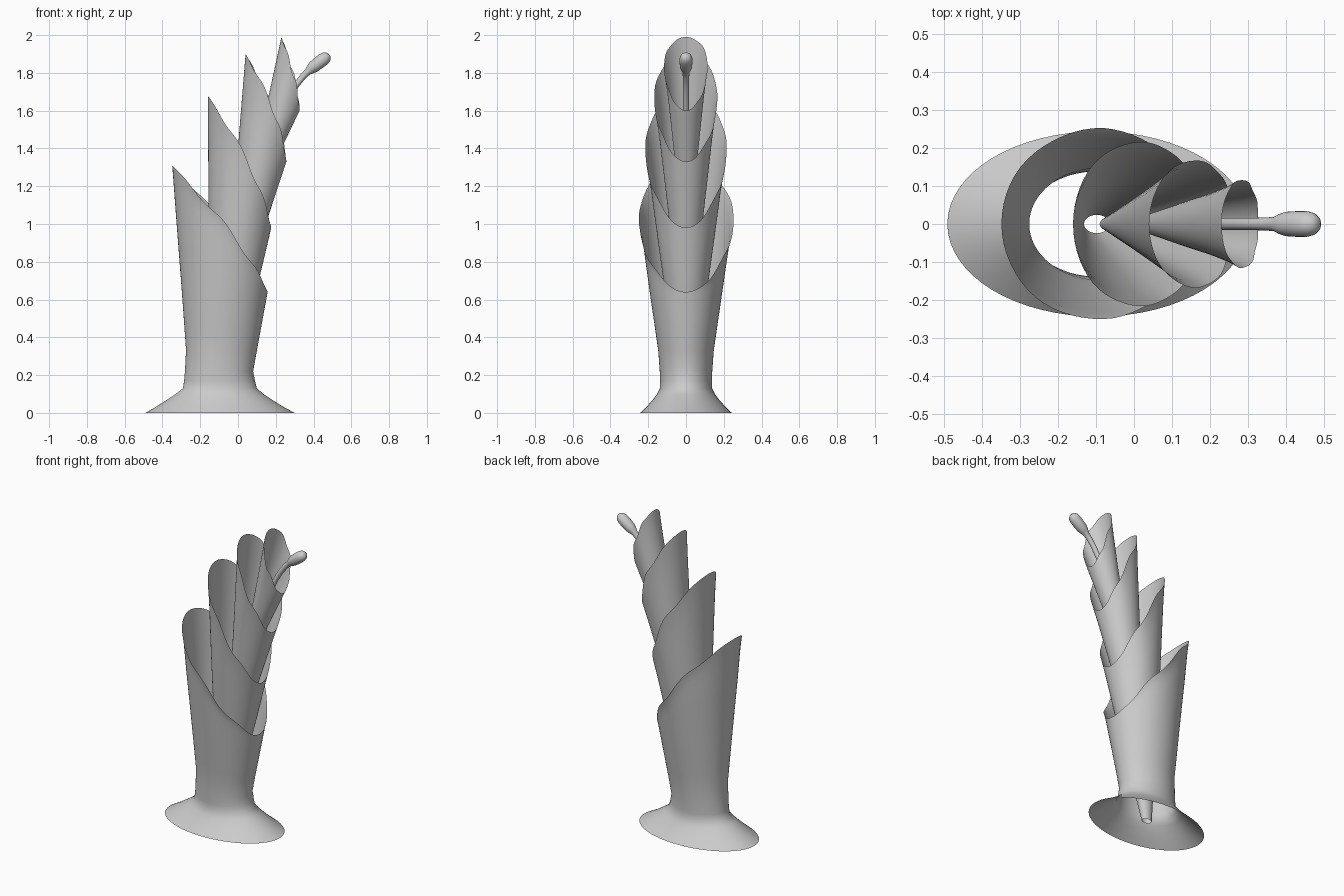
import bpy, bmesh, math
from mathutils import Vector

if "Cube" in bpy.data.objects:
    bpy.data.objects.remove(bpy.data.objects["Cube"])

SEG = 64


def interp(sections, z):
    # piecewise linear section lookup, extrapolating the last span
    i = 0
    while i < len(sections) - 2 and z > sections[i + 1][0]:
        i += 1
    a, b = sections[i], sections[i + 1]
    t = (z - a[0]) / (b[0] - a[0])
    return [p + (q - p) * t for p, q in zip(a[1:], b[1:])]


def finish(name, bm, angle):
    bmesh.ops.recalc_face_normals(bm, faces=bm.faces)
    me = bpy.data.meshes.new(name)
    bm.to_mesh(me)
    bm.free()
    ob = bpy.data.objects.new(name, me)
    bpy.context.collection.objects.link(ob)
    bpy.ops.object.select_all(action='DESELECT')
    ob.select_set(True)
    bpy.context.view_layer.objects.active = ob
    bpy.ops.object.shade_smooth_by_angle(angle=math.radians(angle))


def bridge(bm, rings):
    for a, b in zip(rings, rings[1:]):
        n = len(a)
        for i in range(n):
            bm.faces.new((a[i], a[(i + 1) % n], b[(i + 1) % n], b[i]))


def sheath(name, fixed, sections, low, high, wave, phase):
    """Open sheath: level rings at 'fixed', then rings rising to a slanted wavy rim."""
    bm = bmesh.new()
    rows = [(z, 0) for z in fixed]
    rows += [(fixed[-1], t) for t in (.12, .25, .4, .55, .7, .82, .9, .95, .98, 1)]
    rings = []
    for z0, t in rows:
        ring = []
        for i in range(SEG):
            a = 2 * math.pi * i / SEG
            side = math.sin(a) ** 2
            rim = low + (high - low) * (1 - math.cos(a)) / 2
            rim += wave * side * math.sin(7 * a + phase)
            z = z0 + (rim - z0) * t
            xl, xr, ry = interp(sections, z)
            # rim lip curls outward along the sides
            k = 1 + .035 * side * max(0, (t - .88) / .12) ** 2
            k += .012 * side * t ** 4 * math.sin(5 * a + phase)
            ring.append(bm.verts.new(((xl + xr) / 2 + (xr - xl) / 2 * k * math.cos(a),
                                      ry * k * math.sin(a), z)))
        rings.append(ring)
    bridge(bm, rings)
    finish(name, bm, 60)


# outer sheath with flared oval foot: sections are (z, left x, right x, half depth)
sheath("outer_sheath", [0, .035, .07, .1, .13, .17, .22, .33],
       [(0, -.49, .30, .243), (.035, -.43, .235, .207), (.07, -.375, .18, .175),
        (.1, -.33, .135, .153), (.13, -.292, .10, .138), (.17, -.285, .09, .138),
        (.22, -.281, .08, .139), (.33, -.275, .10, .147), (.64, -.297, .157, .192),
        (1.0, -.325, .22, .243), (1.31, -.348, .26, .275)],
       .64, 1.31, .014, .5)

# nested inner sheaths, each a leaning cone narrowing to a small open tip
sheath("second_sheath", [.02], [(.02, -.131, -.065, .024), (.72, -.148, .115, .122),
                                (.98, -.155, .176, .158), (1.68, -.16, .34, .25)],
       .98, 1.68, .014, 1.6)
sheath("third_sheath", [.35], [(.35, -.09, -.06, .014), (1.01, -.032, .15, .088),
                               (1.33, -.006, .256, .125), (1.9, .04, .44, .192)],
       1.33, 1.9, .012, 2.7)
sheath("inner_sheath", [.92], [(.92, -.012, .014, .012), (1.4, .10, .23, .066),
                               (1.6, .145, .326, .087), (1.99, .23, .47, .132)],
       1.6, 1.99, .010, 3.8)


# pistil: bent thin stem with a rounded bulb, path points are (x, z, radius)
path = [(.06, 1.15, .012), (.15, 1.42, .015), (.235, 1.60, .016), (.275, 1.68, .016),
        (.31, 1.738, .016), (.345, 1.782, .017), (.37, 1.806, .019), (.385, 1.820, .027),
        (.40, 1.832, .032), (.43, 1.855, .034), (.452, 1.872, .034), (.468, 1.884, .030),
        (.478, 1.892, .021), (.483, 1.896, .010)]
bm = bmesh.new()
rings = []
for i, (x, z, r) in enumerate(path):
    p, q = path[max(i - 1, 0)], path[min(i + 1, len(path) - 1)]
    d = Vector((q[0] - p[0], 0, q[1] - p[1])).normalized()
    u, v = Vector((0, 1, 0)), d.cross(Vector((0, 1, 0)))
    rings.append([bm.verts.new(Vector((x, 0, z)) + r * (u * math.cos(a) + v * math.sin(a)))
                  for a in (2 * math.pi * k / 24 for k in range(24))])
bridge(bm, rings)
bm.faces.new(rings[0])
bm.faces.new(rings[-1])
finish("pistil", bm, 50)
